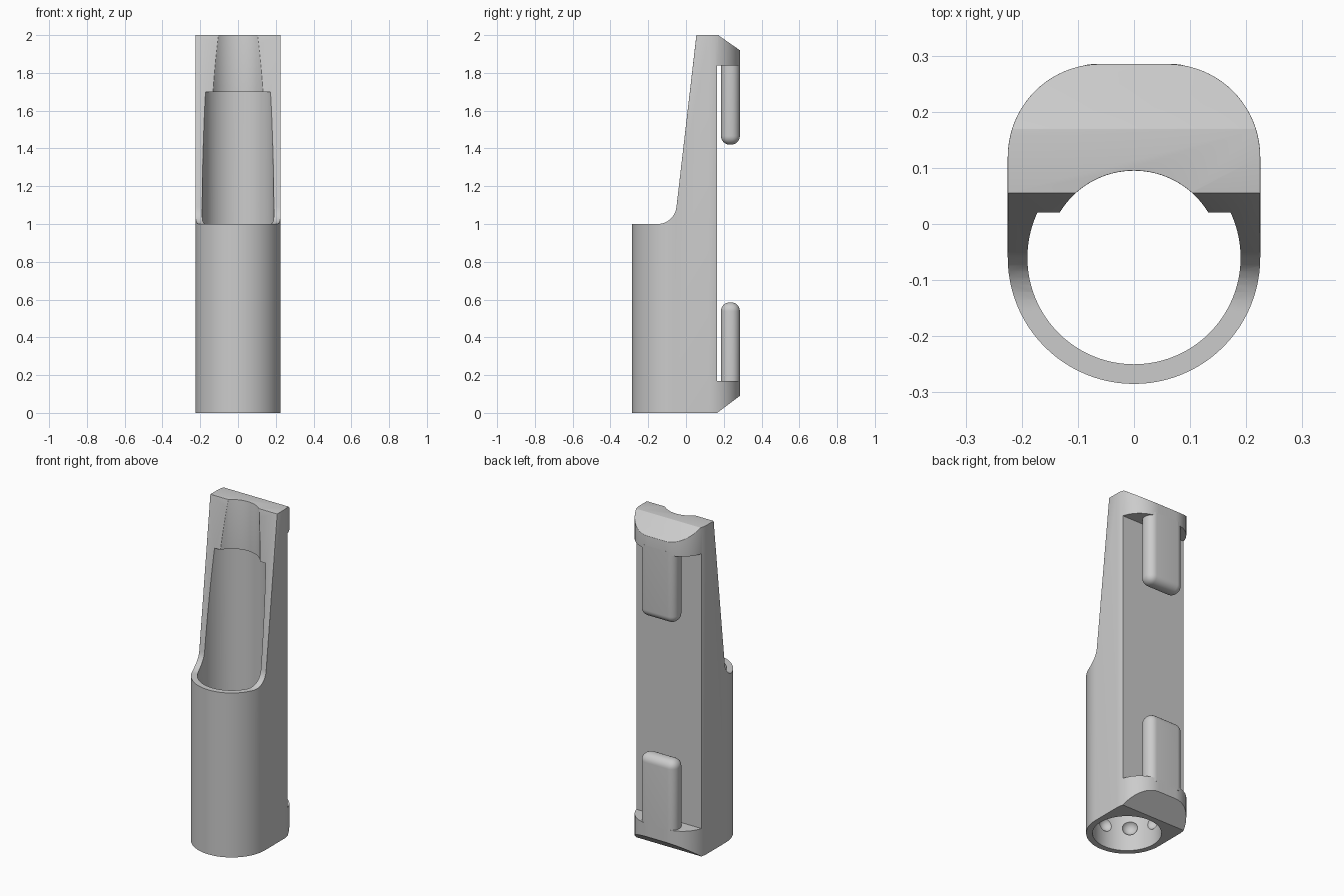
import bpy, bmesh
from math import sin, cos, pi, radians
from mathutils import Matrix, Vector

if "Cube" in bpy.data.objects:
    bpy.data.objects.remove(bpy.data.objects["Cube"], do_unlink=True)

grey = bpy.data.materials.new("plain grey")
grey.use_nodes = True
grey.diffuse_color = (0.6, 0.6, 0.6, 1)
grey.node_tree.nodes["Principled BSDF"].inputs["Base Color"].default_value = (0.6, 0.6, 0.6, 1)

HALF = 0.225        # half width of the holder
BORE_Y = -0.06      # axis of the tube


def make_object(name, bm):
    bmesh.ops.recalc_face_normals(bm, faces=bm.faces)
    mesh = bpy.data.meshes.new(name)
    bm.to_mesh(mesh)
    bm.free()
    mesh.materials.append(grey)
    obj = bpy.data.objects.new(name, mesh)
    bpy.context.collection.objects.link(obj)
    return obj


def prism(name, points, offset):
    """Extrude a closed outline of 3D points along offset."""
    bm = bmesh.new()
    face = bm.faces.new([bm.verts.new(p) for p in points])
    new = bmesh.ops.extrude_face_region(bm, geom=[face])["geom"]
    bmesh.ops.translate(bm, vec=offset, verts=[v for v in new if isinstance(v, bmesh.types.BMVert)])
    return make_object(name, bm)


def box_bmesh(low, high):
    low, high = Vector(low), Vector(high)
    bm = bmesh.new()
    bmesh.ops.create_cube(bm, size=1)
    bmesh.ops.scale(bm, vec=high - low, verts=bm.verts)
    bmesh.ops.translate(bm, vec=(low + high) / 2, verts=bm.verts)
    return bm


def cylinder(name, radius, z0, z1):
    ring = [(radius * cos(2 * pi * i / 96), BORE_Y + radius * sin(2 * pi * i / 96), z0) for i in range(96)]
    return prism(name, ring, (0, 0, z1 - z0))


def boolean(obj, cutter, operation="DIFFERENCE"):
    mod = obj.modifiers.new("cut", "BOOLEAN")
    mod.operation, mod.solver, mod.object = operation, "EXACT", cutter
    bpy.context.view_layer.update()
    bpy.context.view_layer.objects.active = obj
    bpy.ops.object.modifier_apply(modifier=mod.name)
    bpy.data.objects.remove(cutter, do_unlink=True)


def arc(cx, cy, radius, start, end, steps):
    angles = [radians(start + (end - start) * i / steps) for i in range(steps + 1)]
    return [(cx + radius * cos(a), cy + radius * sin(a)) for a in angles]


# Plan outline: round front, straight sides, large rear corners
corner = 0.165
plan = (arc(0, BORE_Y, HALF, 180, 360, 48)
        + arc(HALF - corner, 0.12, corner, 0, 90, 20)
        + arc(corner - HALF, 0.12, corner, 90, 180, 20))
body = prism("holder_body", [(x, y, -0.5) for x, y in plan], (0, 0, 3))

# Side outline: low front lip, sloping back support, chamfered ends
side = ([(-0.4, 0), (0.165, 0), (0.4, 0.176), (0.4, 1.84), (0.17, 2), (0.055, 2)]
        + arc(-0.15, 1.1, 0.1, -6.7, -90, 10) + [(-0.4, 1)])
boolean(body, prism("side_cutter", [(-0.5, y, z) for y, z in side], (1, 0, 0)), "INTERSECT")

# Narrow groove at the top
boolean(body, cylinder("groove_cutter", 0.155, -0.6, 2.6))

# Soft edges on the upper support
bm = bmesh.new()
bm.from_mesh(body.data)
bmesh.ops.remove_doubles(bm, verts=bm.verts, dist=0.00002)
edges = [e for e in bm.edges if e.is_manifold and e.calc_face_angle() > 0.5
         and min(v.co.z for v in e.verts) > 1.08]
bmesh.ops.bevel(bm, geom=edges, offset=0.022, offset_type="OFFSET", segments=4,
                profile=0.5, affect="EDGES", clamp_overlap=True)
bm.to_mesh(body.data)
bm.free()

# Main bore and the recessed back panel between the end flanges
boolean(body, cylinder("bore_cutter", 0.19, -0.6, 1.7))
boolean(body, make_object("back_cutter", box_bmesh((-0.5, 0.165, 0.17), (0.5, 0.5, 1.84))))

# Rings of shallow dimples inside the bore
bm = bmesh.new()
for z in (0.14, 0.77):
    for i in range(8):
        a = i * pi / 4
        place = Matrix.Translation((0.172 * cos(a), BORE_Y + 0.172 * sin(a), z))
        bmesh.ops.create_uvsphere(bm, u_segments=20, v_segments=12, radius=0.045, matrix=place)
boolean(body, make_object("dimple_cutter", bm))


# Rounded tongues that hang from the flanges, with a gap to the back panel
def tongue(name, z_root, z_tip):
    bm = box_bmesh((-0.12, 0.185, min(z_root, z_tip)), (0.12, 0.285, max(z_root, z_tip)))
    rounded = [e for e in bm.edges if any(abs(v.co.z - z_root) > 0.01 for v in e.verts)]
    bmesh.ops.bevel(bm, geom=rounded, offset=0.046, offset_type="OFFSET", segments=8,
                    profile=0.5, affect="EDGES", clamp_overlap=True)
    return make_object(name, bm)


parts = [body, tongue("upper_tongue", 1.86, 1.42), tongue("lower_tongue", 0.15, 0.585)]

# Smooth shading with crisp edges
bpy.ops.object.select_all(action="DESELECT")
for obj in parts:
    obj.select_set(True)
bpy.context.view_layer.objects.active = body
bpy.ops.object.shade_smooth_by_angle(angle=radians(32))
